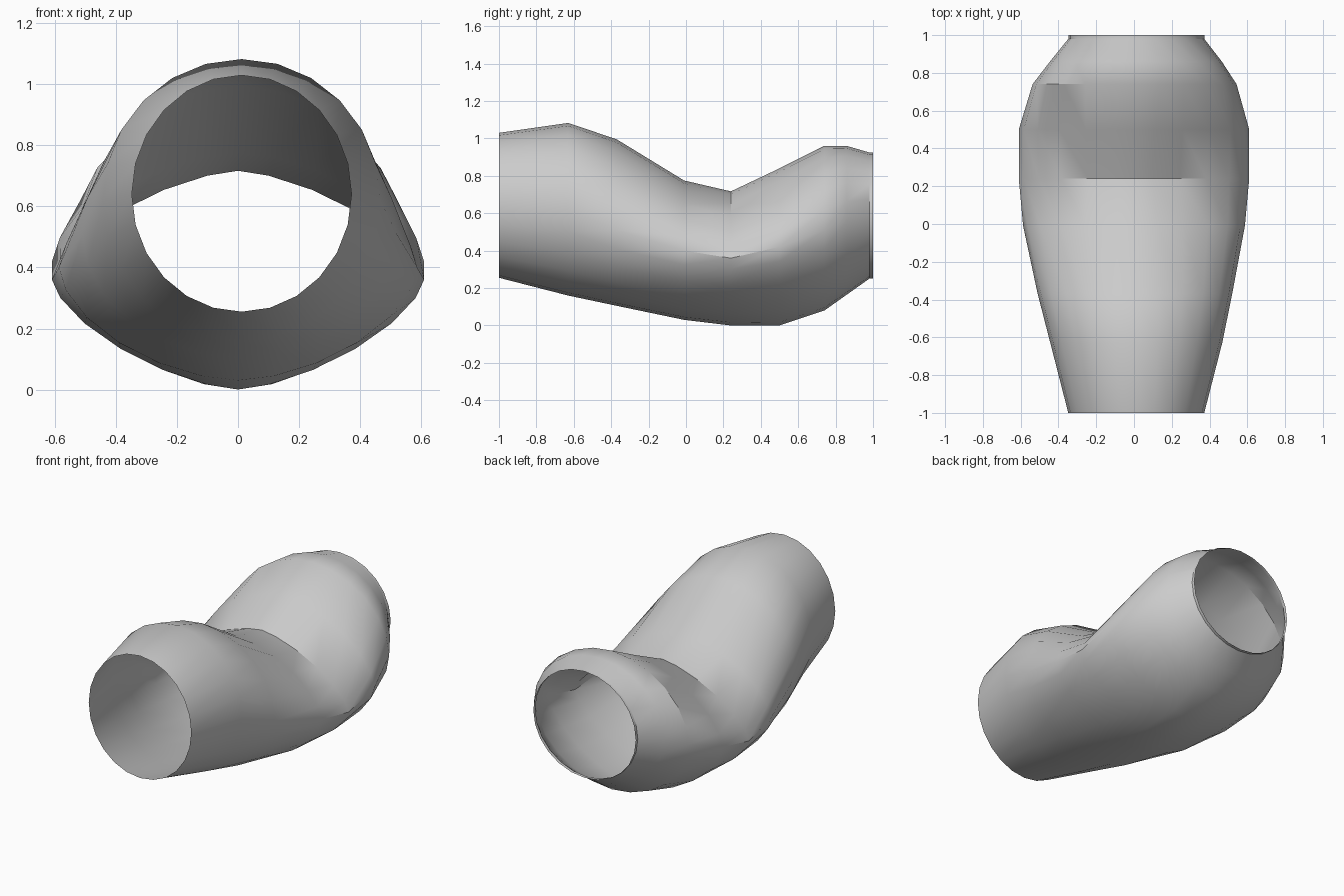
import bpy, bmesh
from math import sin, cos, pi, copysign

cube = bpy.data.objects.get("Cube")
if cube:
    bpy.data.objects.remove(cube, do_unlink=True)

SIDES = 24

# Cross-sections: y, centre x, half width, bottom z, widest z, top z, roundness
SECTIONS = [
    (-1.00, 0.012, 0.36, 0.255, 0.64, 1.03, 2.0),
    (-0.63, 0.012, 0.455, 0.16, 0.62, 1.083, 2.0),
    (-0.37, 0.005, 0.515, 0.105, 0.51, 0.995, 1.95),
    (-0.01, 0.0, 0.587, 0.03, 0.40, 0.775, 1.7),
    (0.24, 0.0, 0.61, 0.0, 0.36, 0.717, 1.5),
    (0.50, 0.0, 0.61, 0.0, 0.42, 0.84, 1.6),
    (0.74, 0.003, 0.54, 0.08, 0.51, 0.96, 1.9),
    (0.86, 0.01, 0.455, 0.165, 0.56, 0.96, 2.0),
    (0.98, 0.012, 0.36, 0.25, 0.585, 0.925, 2.0),
    (1.00, 0.012, 0.36, 0.25, 0.585, 0.925, 2.0),
]


def power(value, exponent):
    return copysign(abs(value) ** exponent, value)


def add_ring(bm, y, cx, half, low, mid, high, roundness):
    ring = []
    for i in range(SIDES):
        a = 2 * pi * i / SIDES
        s = power(sin(a), 2 / roundness)
        c = power(cos(a), 2 / roundness)
        height = high - mid if s > 0 else mid - low
        ring.append(bm.verts.new((cx + half * c, y, mid + height * s)))
    return ring


# Open bent tube lofted through the cross-sections
bm = bmesh.new()
rings = [add_ring(bm, *section) for section in SECTIONS]
for a, b in zip(rings, rings[1:]):
    for i in range(SIDES):
        j = (i + 1) % SIDES
        bm.faces.new((a[i], a[j], b[j], b[i]))
bmesh.ops.recalc_face_normals(bm, faces=bm.faces[:])
# Outward normals: the first face lies on the +x side
bm.faces.ensure_lookup_table()
if bm.faces[0].normal.x < 0:
    bmesh.ops.reverse_faces(bm, faces=bm.faces[:])

mesh = bpy.data.meshes.new("bent_tube")
bm.to_mesh(mesh)
bm.free()
tube = bpy.data.objects.new("bent_tube", mesh)
bpy.context.collection.objects.link(tube)

# Plain grey surface
grey = bpy.data.materials.new("plain_grey")
grey.use_nodes = True
colour = (0.6, 0.6, 0.6, 1)
grey.diffuse_color = colour
grey.node_tree.nodes["Principled BSDF"].inputs["Base Color"].default_value = colour
mesh.materials.append(grey)

# Smooth shading with the sharp fold kept
bpy.ops.object.select_all(action="DESELECT")
tube.select_set(True)
bpy.context.view_layer.objects.active = tube
bpy.ops.object.shade_smooth_by_angle()
